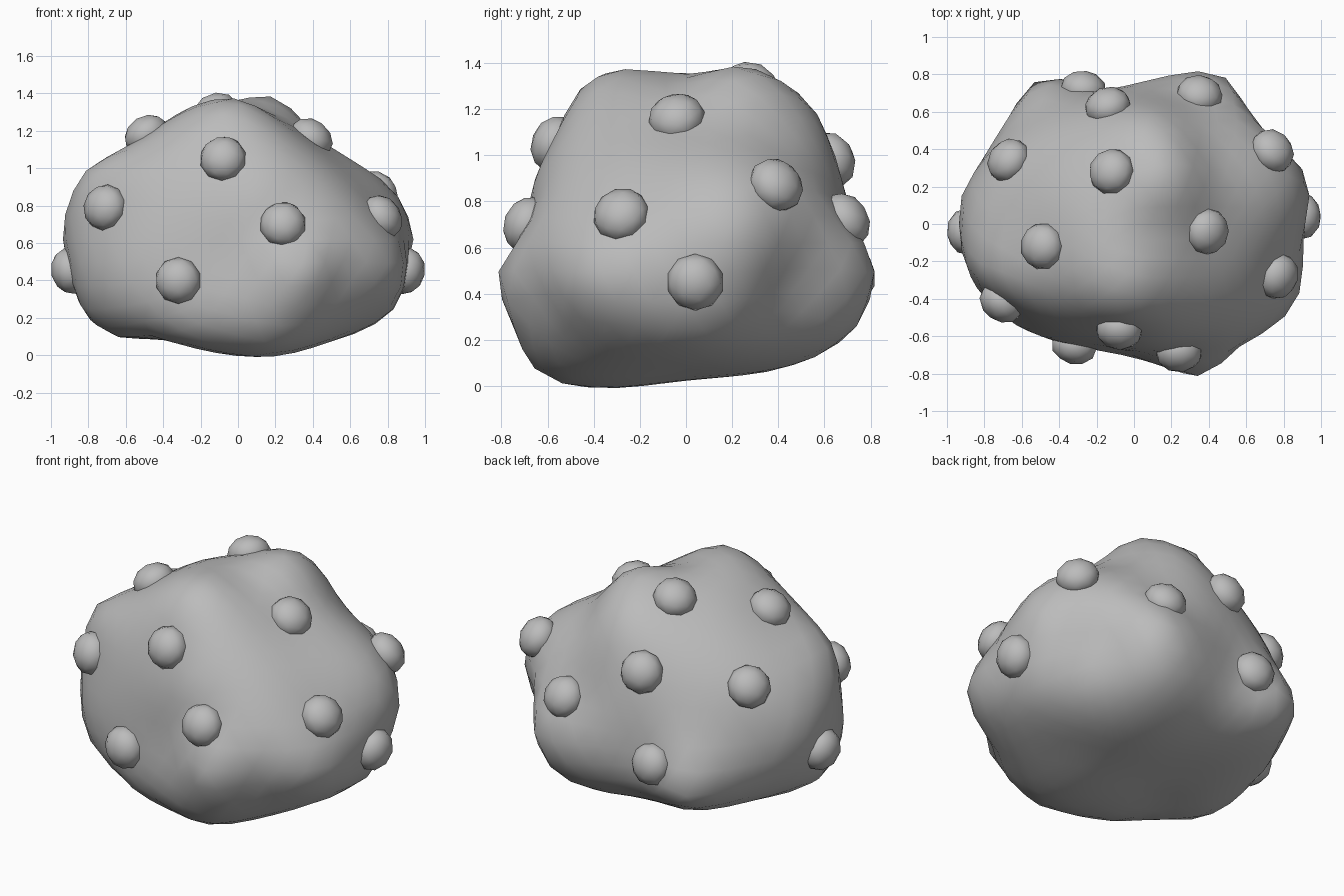
import bpy
import bmesh
import math
from mathutils import Vector

default_cube = bpy.data.objects.get("Cube")
if default_cube:
    bpy.data.objects.remove(default_cube, do_unlink=True)

CENTRE = Vector((0, 0, .62))

# Seats of the round knobs on the surface
KNOBS = [
    (-.49, -.12, 1.18), (-.08, -.57, 1.05), (-.71, -.42, .79), (.24, -.69, .7),
    (-.32, -.65, .4), (.77, -.28, .74), (.9, .04, .45), (-.9, -.04, .45),
    (-.12, .28, 1.3), (.39, -.04, 1.16), (.74, .39, .87), (-.67, .34, .92),
    (-.14, .63, .98), (.35, .69, .72), (-.27, .72, .48),
]

# Peaks, shoulders and hollows that shape the lump between the knobs
LANDMARKS = [
    (0, -.33, 1.365), (.2, .23, 1.38), (-.3, .1, 1.28), (.08, .54, 1.22),
    (.1, -.05, 1.32), (-.1, -.46, 1.28), (-.79, -.26, 1), (-.74, .12, .98),
    (-.56, .6, .65), (.83, .2, .88), (.93, .23, .6), (.87, -.41, .5),
    (.72, -.56, .45), (.38, -.82, .46), (0, -.69, .5), (-.72, -.48, .5),
    (-.91, .19, .6), (-.45, .79, .38), (.05, .75, .6), (.45, .79, .58),
    (.65, .47, .47), (.05, -.46, 0), (.18, -.61, .04), (.3, -.74, .24),
    (-.6, -.25, .09), (-.4, -.2, .09), (-.78, -.1, .18), (-.6, .4, .19),
    (-.25, .2, .08), (0, 0, .03), (.4, 0, .06), (.68, 0, .14),
    (.74, -.35, .24), (.3, .4, .08), (0, .5, .12), (-.3, .62, .2),
    (.4, .69, .23), (.87, .1, .3), (-.3, -.57, .1), (.45, -.5, .95),
    (-.66, -.12, 1.08), (.12, -.67, .85), (-.79, .36, .6), (.51, -.66, .4),
    (.42, .36, 1.1), (.59, .6, .74),
]


def make_material(name, colour):
    material = bpy.data.materials.new(name)
    material.use_nodes = True
    material.diffuse_color = colour
    for node in material.node_tree.nodes:
        if node.type == 'BSDF_PRINCIPLED':
            node.inputs["Base Color"].default_value = colour
    return material


stone_grey = make_material("stone grey", (.5, .5, .5, 1))


def make_ball(name, subdivisions, move_vertex):
    """Icosphere whose unit directions are mapped to points by move_vertex."""
    bm = bmesh.new()
    bmesh.ops.create_icosphere(bm, subdivisions=subdivisions, radius=1)
    for vertex in bm.verts:
        vertex.co = move_vertex(vertex.co.normalized())
    for face in bm.faces:
        face.smooth = True
    mesh = bpy.data.meshes.new(name)
    bm.to_mesh(mesh)
    bm.free()
    mesh.materials.append(stone_grey)
    ball = bpy.data.objects.new(name, mesh)
    bpy.context.collection.objects.link(ball)
    return ball


# Thin-plate field of inverse radius through all knob seats and landmarks
offsets = [Vector(point) - CENTRE for point in KNOBS + LANDMARKS]
directions = [offset.normalized() for offset in offsets]


def basis(direction):
    """Thin-plate terms for every direction, then a constant and a linear part."""
    gaps = [(direction - d).length for d in directions]
    return [g * g * math.log(g) if g > 1e-6 else 0 for g in gaps] + [1, *direction]


def solve(rows):
    """Gauss-Jordan elimination of an augmented matrix."""
    size = len(rows)
    for i in range(size):
        best = max(range(i, size), key=lambda k: abs(rows[k][i]))
        rows[i], rows[best] = rows[best], rows[i]
        pivot = rows[i][i]
        rows[i] = [value / pivot for value in rows[i]]
        for k in range(size):
            if k != i:
                factor = rows[k][i]
                rows[k] = [a - factor * b for a, b in zip(rows[k], rows[i])]
    return [row[-1] for row in rows]


matrix = [basis(d) + [1 / offset.length] for d, offset in zip(directions, offsets)]
for term in range(4):
    side_condition = [(1, *d)[term] for d in directions]
    matrix.append(side_condition + [0] * 5)
weights = solve(matrix)


def surface_point(direction):
    inverse = sum(w * b for w, b in zip(weights, basis(direction)))
    return CENTRE + direction / inverse


# Lumpy body
make_ball("lumpy_body", 4, surface_point)


def surface_normal(direction):
    side = direction.orthogonal().normalized()
    up = direction.cross(side)
    edges = [surface_point((direction + step * .15).normalized())
             - surface_point((direction - step * .15).normalized())
             for step in (side, up)]
    return edges[0].cross(edges[1]).normalized()


# Slightly flattened round knobs, seated square to the surface
for index, seat in enumerate(KNOBS):
    turn = surface_normal(directions[index]).to_track_quat('Z', 'Y')
    make_ball(f"round_knob_{index + 1}", 2,
              lambda d: Vector(seat) + turn @ Vector((d.x * .125, d.y * .125, d.z * .1)))
